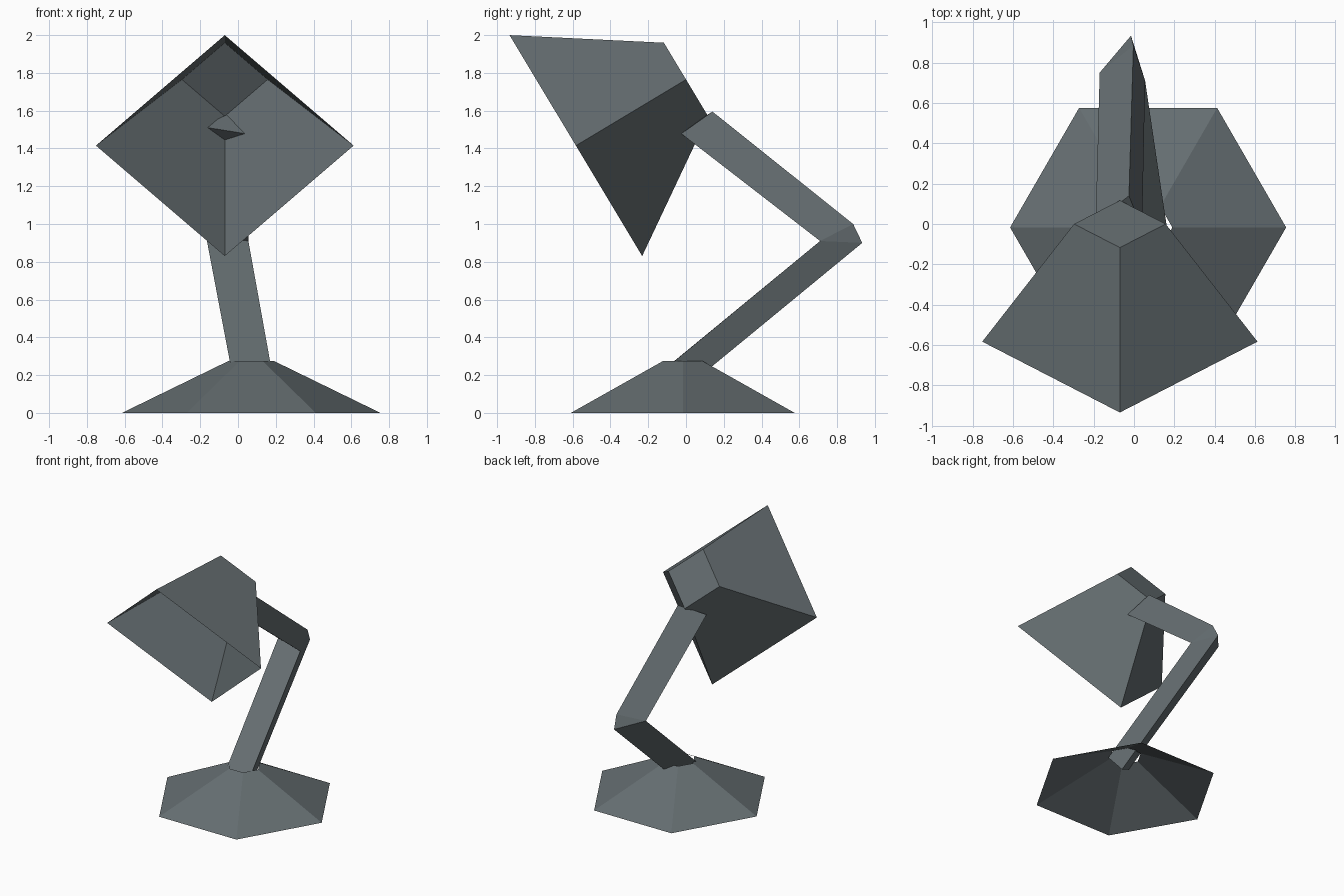
import bpy, bmesh, math
from mathutils import Matrix, Vector

if "Cube" in bpy.data.objects:
    bpy.data.objects.remove(bpy.data.objects["Cube"])

grey = bpy.data.materials.new("slate grey")
grey.diffuse_color = (0.13, 0.155, 0.165, 1)
grey.use_nodes = True
grey.node_tree.nodes["Principled BSDF"].inputs["Base Color"].default_value = grey.diffuse_color


def make(name, verts, faces, closed=False):
    mesh = bpy.data.meshes.new(name)
    mesh.from_pydata(verts, [], faces)
    if closed:
        bm = bmesh.new()
        bm.from_mesh(mesh)
        bmesh.ops.recalc_face_normals(bm, faces=bm.faces)
        bm.to_mesh(mesh)
        bm.free()
    mesh.materials.append(grey)
    obj = bpy.data.objects.new(name, mesh)
    bpy.context.collection.objects.link(obj)
    return obj


def frustum(name, n, r1, r2, depth, cap_top, matrix):
    """Open-bottomed n-sided frustum along local z, wide end at the origin."""
    verts = [matrix @ Vector((r * math.cos(2 * math.pi * i / n),
                              r * math.sin(2 * math.pi * i / n), z))
             for r, z in ((r1, 0), (r2, depth)) for i in range(n)]
    faces = [(i, (i + 1) % n, (i + 1) % n + n, i + n) for i in range(n)]
    if cap_top:
        faces.append(tuple(range(n, 2 * n)))
    return make(name, verts, faces)


# Base: hexagonal skirt, open at top and bottom
frustum("base", 6, 0.684, 0.12, 0.275, False,
        Matrix.Translation((0.07, -0.017, 0)))

# Shade: square funnel standing on its corner, closed at the small end
tilt = Matrix.Rotation(-math.atan2(0.583, 0.35), 4, 'X')
frustum("shade", 4, 0.682, 0.227, 0.68, True,
        Matrix.Translation((-0.07, -0.583, 1.415)) @ tilt)

# Arm: three-sided tube with a bevelled outer elbow
arm = [(-0.037, -0.104, 0.24), (0.173, -0.084, 0.255), (0.118, 0.005, 0.137),   # foot
       (-0.17, 0.75, 0.94), (0.055, 0.71, 0.91),                                # inner elbow
       (-0.015, 0.933, 0.90), (-0.003, 0.885, 1.0),                             # outer elbow
       (-0.19, 0.01, 1.515), (0.04, -0.025, 1.478), (-0.025, 0.14, 1.595)]      # head end
make("arm", arm, [(0, 1, 2), (0, 1, 4, 3), (1, 2, 5, 4), (2, 0, 3, 5),
                  (3, 5, 6), (4, 6, 5),
                  (3, 4, 8, 7), (4, 6, 9, 8), (6, 3, 7, 9), (7, 8, 9)], True)
